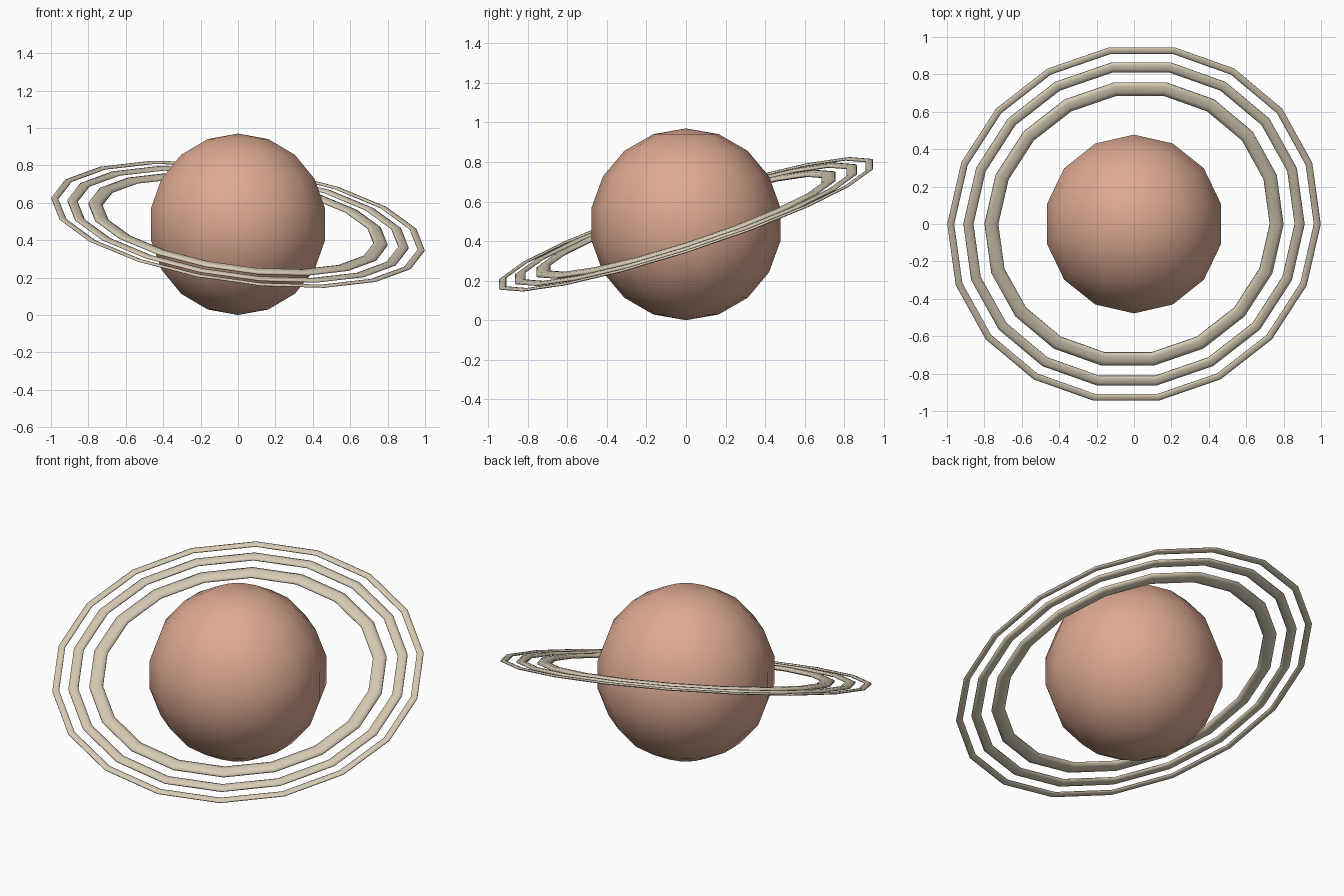
import bpy
import bmesh
from math import cos, sin, pi, radians
from mathutils import Euler

default = bpy.data.objects.get("Cube")
if default:
    bpy.data.objects.remove(default, do_unlink=True)

CENTRE = (0, 0, 0.485)
TILT = Euler((radians(18), radians(8), 0))


def make_material(name, rgb):
    mat = bpy.data.materials.new(name)
    mat.use_nodes = True
    colour = (*rgb, 1)
    mat.diffuse_color = colour
    mat.node_tree.nodes["Principled BSDF"].inputs["Base Color"].default_value = colour
    return mat


def make_object(name, bm, mat):
    bmesh.ops.recalc_face_normals(bm, faces=bm.faces)
    for face in bm.faces:
        face.smooth = True
    mesh = bpy.data.meshes.new(name)
    bm.to_mesh(mesh)
    bm.free()
    mesh.materials.append(mat)
    obj = bpy.data.objects.new(name, mesh)
    obj.location = CENTRE
    bpy.context.collection.objects.link(obj)
    return obj


def make_ring(name, inner, outer, mat, sides=18, section=8, flatness=0.33):
    """Flattened torus with a low-poly rounded section."""
    bm = bmesh.new()
    middle = (inner + outer) / 2
    half = (outer - inner) / 2 / cos(pi / section)
    loops = []
    for i in range(sides):
        a = 2 * pi * i / sides
        loop = []
        for j in range(section):
            b = 2 * pi * (j + 0.5) / section
            r = middle + half * cos(b)
            loop.append(bm.verts.new((r * cos(a), r * sin(a), half * flatness * sin(b))))
        loops.append(loop)
    for i in range(sides):
        here, after = loops[i], loops[(i + 1) % sides]
        for j in range(section):
            k = (j + 1) % section
            bm.faces.new((here[j], after[j], after[k], here[k]))
    obj = make_object(name, bm, mat)
    obj.rotation_euler = TILT
    return obj


clay = make_material("clay orange", (0.72, 0.40, 0.285))
sand = make_material("pale sand", (0.68, 0.60, 0.46))

# Planet body
bm = bmesh.new()
bmesh.ops.create_uvsphere(bm, u_segments=14, v_segments=9, radius=0.485)
make_object("planet", bm, clay)

# Three tilted concentric rings
make_ring("inner_ring", 0.733, 0.807, sand)
make_ring("middle_ring", 0.867, 0.921, sand)
make_ring("outer_ring", 0.971, 1.008, sand)
